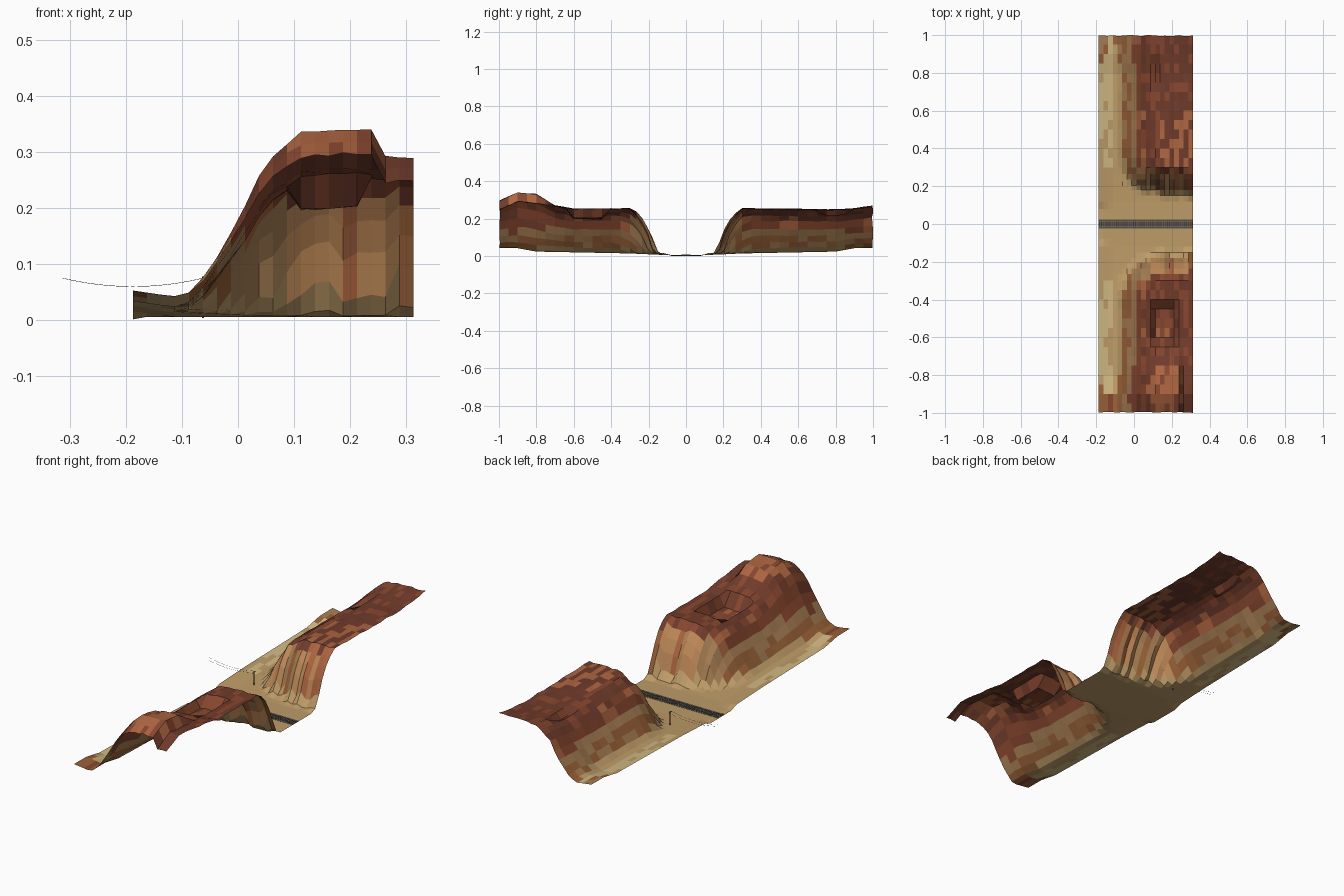
import bpy, bmesh, random, math
from mathutils import Vector

if "Cube" in bpy.data.objects:
    bpy.data.objects.remove(bpy.data.objects["Cube"])

random.seed(4)


def material(name, hexcol):
    rgb = [int(hexcol[i:i + 2], 16) / 255 for i in (0, 2, 4)]
    m = bpy.data.materials.new(name)
    m.diffuse_color = [((c + 0.055) / 1.055) ** 2.4 for c in rgb] + [1]
    m.use_nodes = True
    m.node_tree.nodes["Principled BSDF"].inputs["Base Color"].default_value = m.diffuse_color
    return m


def lerp_table(table, t):
    for (a, va), (b, vb) in zip(table, table[1:]):
        if t <= b:
            return va + (vb - va) * max(0, (t - a) / (b - a))
    return table[-1][1]


def finish(bm, name, mats):
    me = bpy.data.meshes.new(name)
    bm.to_mesh(me)
    bm.free()
    for m in mats:
        me.materials.append(m)
    ob = bpy.data.objects.new(name, me)
    bpy.context.collection.objects.link(ob)
    return ob


def add_box(bm, cx, cy, cz, sx, sy, sz):
    vs = bmesh.ops.create_cube(bm, size=1)["verts"]
    bmesh.ops.scale(bm, vec=(sx, sy, sz), verts=vs)
    bmesh.ops.translate(bm, vec=(cx, cy, cz), verts=vs)


SAND, DARK, RUST, ORANGE, BROWN, TAN, PEACH, PALE = range(8)
rock = [material(n, h) for n, h in (
    ("sand", "BE9C68"), ("dark_rust", "703B2B"), ("rust", "88472F"), ("orange", "AC6440"),
    ("brown", "9A6238"), ("tan", "A87F54"), ("peach", "C08A58"), ("pale_sand", "D2B983"))]

# Height rules: slope across x, cliff end at the gap, valley floor and mesa top along y
SLOPE = [(-0.1, 0), (-0.075, 0.05), (-0.045, 0.2), (0.012, 0.53), (0.04, 0.74),
         (0.07, 0.87), (0.11, 0.97), (0.18, 1)]
WALL = [(0, 0), (0.03, 0.12), (0.055, 0.45), (0.1, 0.78), (0.15, 1)]
TOE = [(-0.1, 0.31), (-0.05, 0.25), (0, 0.19), (0.1, 0.16), (0.2, 0.14), (0.32, 0.14)]
FLOOR = [(0.12, 0.006), (0.3, 0.014), (0.6, 0.02), (0.8, 0.024), (0.9, 0.042), (1, 0.043)]
TOP = [(-1, 0.297), (-0.9, 0.342), (-0.8, 0.33), (-0.7, 0.27), (-0.6, 0.252),
       (-0.3, 0.255), (0.3, 0.255), (0.8, 0.248), (0.9, 0.255), (1, 0.268)]

NX = 20
xs = [-0.1875 + 0.025 * i for i in range(NX + 1)]
half = [0.03, 0.08, 0.12, 0.15, 0.18, 0.205, 0.235, 0.265, 0.3, 0.35, 0.4, 0.45,
        0.5, 0.55, 0.6, 0.65, 0.7, 0.75, 0.8, 0.85, 0.9, 0.95, 1.0]
ys = [-y for y in reversed(half)] + half
jag = {(s, i): random.uniform(-0.014, 0.014) for s in (-1, 1) for i in range(NX + 1)}


def height(x, y, i):
    a = abs(y)
    floor = lerp_table(FLOOR, a)
    if x < -0.12 and a > 0.1:
        floor += 0.01 * (-0.12 - x) / 0.0675
    if x < -0.18 and a < 0.1:
        floor = 0.0015
    rise = lerp_table(SLOPE, x)
    wall = lerp_table(WALL, a - lerp_table(TOE, x) - jag[(1 if y > 0 else -1, i)])
    top = lerp_table(TOP, y)
    if y < -0.7 and x > 0.24:
        top -= 0.05 * min(1, (-y - 0.7) / 0.1)
    # sunken bowls in the mesa tops
    if 0.1 < x < 0.22 and -0.61 < y < -0.43:
        top -= 0.05
    if 0.09 < x < 0.12 and 0.74 < y < 0.86:
        top -= 0.025
    z = floor + (top - floor) * rise * wall
    if rise * wall > 0.1:
        z += random.uniform(-0.003, 0.003)
    return z


# Canyon terrain: one open sheet
bm = bmesh.new()
grid = []
for y in ys:
    row = []
    for i, x in enumerate(xs):
        yy = y + (random.uniform(-0.006, 0) * (1 if y > 0 else -1) if abs(y) == 1 else 0)
        row.append(bm.verts.new((x, yy, height(x, y, i))))
    grid.append(row)
column = {(s, i): random.choice((PEACH, TAN, ORANGE, BROWN, PEACH))
          for s in (-1, 1) for i in range(NX)}
for j in range(len(ys) - 1):
    for i in range(NX):
        f = bm.faces.new((grid[j][i], grid[j][i + 1], grid[j + 1][i + 1], grid[j + 1][i]))
        f.normal_update()
        c = f.calc_center_median()
        a, r = abs(c.y), random.random()
        zb = c.z + random.uniform(-0.012, 0.012)
        if a < 0.14 or c.z < 0.045:
            k = PALE if c.x < -0.1 and a > 0.3 and r < 0.7 else SAND
            if c.y < -0.9 and c.x < -0.09:
                k = RUST
        elif a < 0.3 and abs(f.normal.y) > 0.4 and c.z < 0.22:
            k = SAND if c.z < 0.05 else column[(1 if c.y > 0 else -1, i)]
        elif zb < 0.1:
            k = BROWN if r < 0.75 else TAN
        elif zb < 0.14:
            k = TAN
        elif zb < 0.2:
            k = RUST if r < 0.7 else ORANGE
        elif c.z > 0.3:
            k = ORANGE if r < 0.7 else RUST
        else:
            k = DARK if r < 0.65 else RUST
            if c.y > 0 and c.x > 0.13 and c.y < 0.6 and r > 0.6:
                k = ORANGE
        f.material_index = k
finish(bm, "canyon_terrain", rock)

# Railway through the gap: bed, sleepers and two rails
grey = material("ballast", "5C5850")
steel = material("rail_steel", "77787A")
wood = material("weathered_wood", "4A3A2C")
bm = bmesh.new()
add_box(bm, 0.0625, 0, 0.0068, 0.5, 0.05, 0.001)
finish(bm, "track_bed", [grey])
bm = bmesh.new()
for i in range(50):
    add_box(bm, -0.1825 + 0.01 * i, 0, 0.0077, 0.004, 0.036, 0.001)
finish(bm, "sleepers", [wood])
bm = bmesh.new()
for y in (-0.011, 0.011):
    add_box(bm, 0.0625, y, 0.0088, 0.5, 0.002, 0.0015)
finish(bm, "rails", [steel])

# Telegraph pole with crossarm
PX, PY, PZ = -0.0625, 0.212, 0.075
bm = bmesh.new()
add_box(bm, PX, PY, 0.041, 0.003, 0.003, 0.074)
add_box(bm, PX, PY, PZ - 0.003, 0.002, 0.024, 0.002)
finish(bm, "telegraph_pole", [wood])

# Two sagging wires
for n, dy in enumerate((-0.01, 0.01)):
    cu = bpy.data.curves.new("wire", "CURVE")
    cu.dimensions = "3D"
    cu.bevel_depth = 0.0004
    cu.bevel_resolution = 0
    sp = cu.splines.new("POLY")
    sp.points.add(12)
    for i, p in enumerate(sp.points):
        t = i / 12
        p.co = (PX - 0.25 * t, PY + dy, PZ - 0.06 * t * (1 - t), 1)
    cu.materials.append(wood)
    bpy.context.collection.objects.link(bpy.data.objects.new("wire_%d" % (n + 1), cu))
